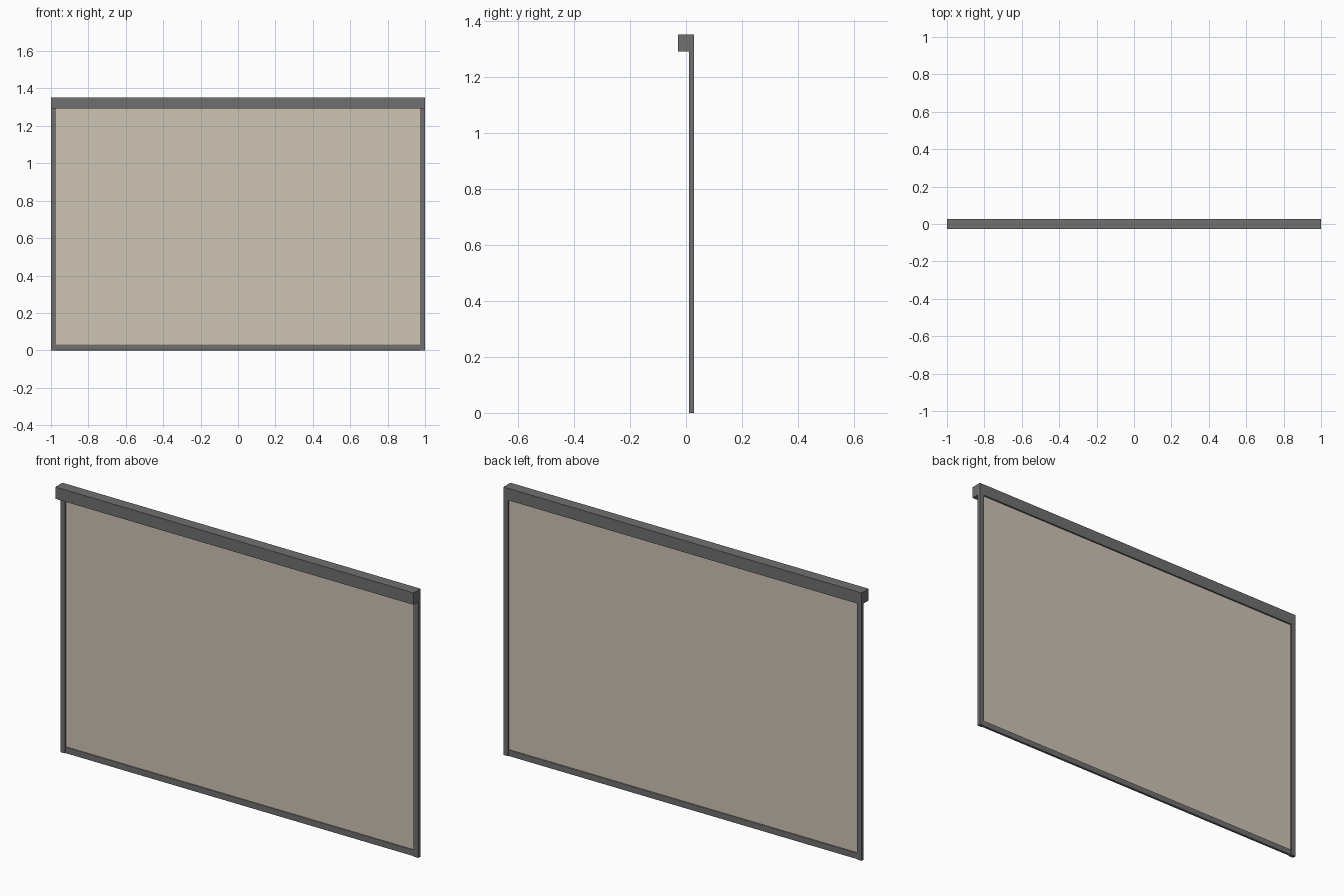
import bpy
import bmesh

if "Cube" in bpy.data.objects:
    bpy.data.objects.remove(bpy.data.objects["Cube"])


def material(name, rgb):
    mat = bpy.data.materials.new(name)
    mat.diffuse_color = (*rgb, 1)
    mat.use_nodes = True
    mat.node_tree.nodes["Principled BSDF"].inputs["Base Color"].default_value = mat.diffuse_color
    return mat


DARK = material("dark_metal", (0.16, 0.16, 0.16))
CLOTH = material("beige_fabric", (0.62, 0.55, 0.46))


def box(name, lo, hi, mat):
    """Axis-aligned box between two corners."""
    bm = bmesh.new()
    bmesh.ops.create_cube(bm, size=1)
    for v in bm.verts:
        for i in range(3):
            v.co[i] = lo[i] if v.co[i] < 0 else hi[i]
    mesh = bpy.data.meshes.new(name)
    bm.to_mesh(mesh)
    bm.free()
    mesh.materials.append(mat)
    obj = bpy.data.objects.new(name, mesh)
    bpy.context.collection.objects.link(obj)
    return obj


BACK, RAIL_FRONT = 0.028, 0.010
HEAD_Z, TOP_Z = 1.293, 1.353
RAIL_W = 0.026

# Cassette holding the roller
box("head_box", (-1, -0.028, HEAD_Z), (1, BACK, TOP_Z), DARK)

# Side guide rails
for side, x in (("left", -1), ("right", 1 - RAIL_W)):
    box(side + "_guide_rail", (x, RAIL_FRONT, 0), (x + RAIL_W, BACK, HEAD_Z), DARK)

# Weighted bar along the lower hem
bar = box("bottom_bar", (-1 + RAIL_W, RAIL_FRONT + 0.002, 0),
          (1 - RAIL_W, BACK - 0.002, 0.031), DARK)
bevel = bar.modifiers.new("soft_edges", 'BEVEL')
bevel.width = 0.003
bevel.segments = 2

# Stretched screen fabric
box("fabric", (-1 + RAIL_W, 0.018, 0.028), (1 - RAIL_W, 0.020, HEAD_Z), CLOTH)
